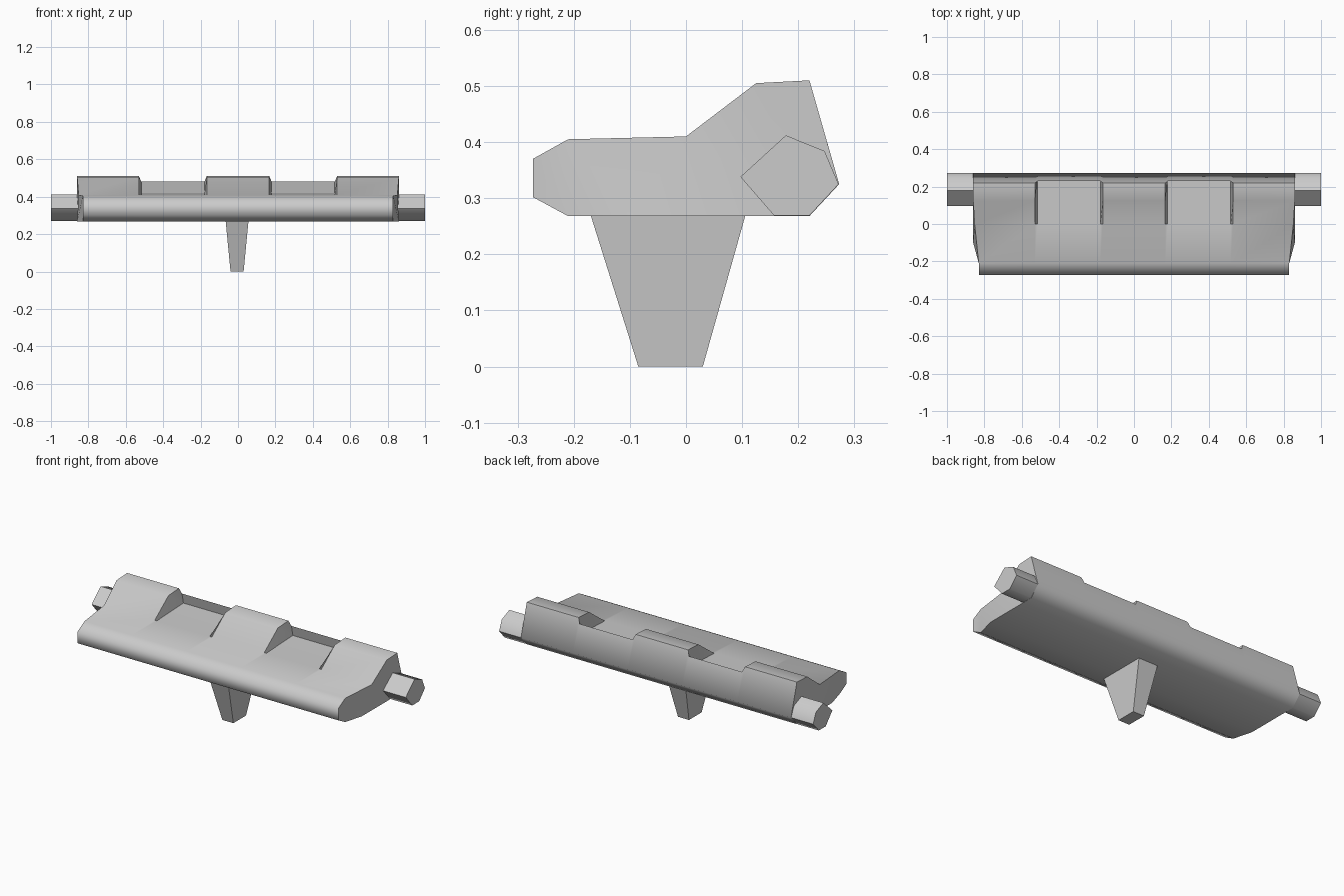
import bpy
import bmesh

cube = bpy.data.objects.get("Cube")
if cube:
    bpy.data.objects.remove(cube, do_unlink=True)

# Single plain grey finish
grey = bpy.data.materials.new("plain grey")
grey.use_nodes = True
colour = (0.6, 0.6, 0.6, 1)
grey.diffuse_color = colour
grey.node_tree.nodes["Principled BSDF"].inputs["Base Color"].default_value = colour


def loft(name, sections, smooth=None):
    """Skin a list of matching closed sections and cap both ends."""
    bm = bmesh.new()
    rings = [[bm.verts.new(p) for p in s] for s in sections]
    for a, b in zip(rings, rings[1:]):
        for i in range(len(a)):
            j = (i + 1) % len(a)
            bm.faces.new((a[i], a[j], b[j], b[i]))
    caps = [bm.faces.new(rings[0]), bm.faces.new(rings[-1])]
    bmesh.ops.recalc_face_normals(bm, faces=bm.faces[:])
    bmesh.ops.triangulate(bm, faces=caps)
    mesh = bpy.data.meshes.new(name)
    bm.to_mesh(mesh)
    bm.free()
    mesh.materials.append(grey)
    obj = bpy.data.objects.new(name, mesh)
    bpy.context.collection.objects.link(obj)
    if smooth:
        bpy.ops.object.select_all(action="DESELECT")
        obj.select_set(True)
        bpy.context.view_layer.objects.active = obj
        bpy.ops.object.shade_smooth_by_angle(angle=smooth)
    return obj


# Body profile (y, z): shared slab, then a raised block or a recess with a thin lip
slab = [(0.273, 0.325), (0.22, 0.268), (-0.1, 0.268), (-0.21, 0.268),
        (-0.273, 0.302), (-0.273, 0.37), (-0.21, 0.405), (0, 0.41)]
raised = slab + [(0.125, 0.505), (0.22, 0.51)]
recess = slab + [(0.242, 0.42), (0.2286, 0.48)]


def end_x(y, z):
    """Half length of the body: the end tapers in towards the front."""
    if y < -0.15:
        return 0.83
    return 0.852 if (y, z) == (0, 0.41) else 0.86


half = [(0.53, raised), (0.517, recess), (0.18, recess), (0.167, raised)]
stations = [(-x, p) for x, p in half] + [(x, p) for x, p in reversed(half)]
sections = [[(x, y, z) for y, z in p] for x, p in stations]
tips = [[(s * end_x(y, z), y, z) for y, z in raised] for s in (-1, 1)]
loft("body", [tips[0]] + sections + [tips[1]], smooth=1.1)

# Six-sided pivot pins at both ends
pin = [(0.097, 0.338), (0.178, 0.412), (0.247, 0.384),
       (0.272, 0.325), (0.22, 0.269), (0.157, 0.269)]
for side, s in (("left", 1), ("right", -1)):
    loft(side + "_pin", [[(s * x, y, z) for y, z in pin] for x in (0.8, 1)], smooth=1.1)


# Tapered peg underneath
def rectangle(x0, x1, y0, y1, z):
    return [(x0, y0, z), (x1, y0, z), (x1, y1, z), (x0, y1, z)]


loft("peg", [rectangle(-0.04, 0.03, -0.085, 0.03, 0),
             rectangle(-0.066, 0.056, -0.17, 0.106, 0.27)])
